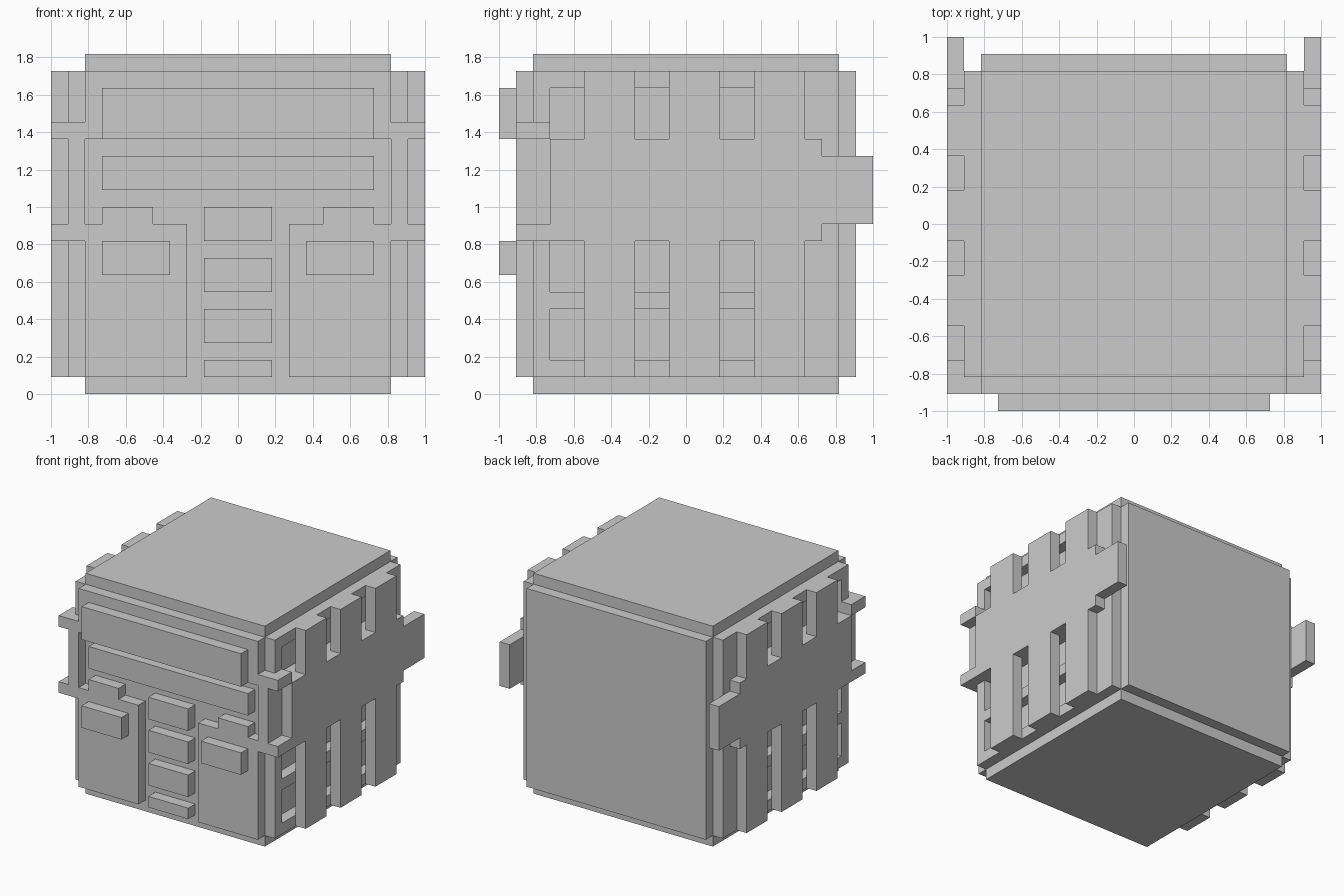
import bpy, bmesh
from mathutils import Vector

if "Cube" in bpy.data.objects:
    bpy.data.objects.remove(bpy.data.objects["Cube"])

U = 1 / 11  # grid module: the model is 22 x 22 x 20 modules


def finish(name, bm, mirror):
    bmesh.ops.recalc_face_normals(bm, faces=bm.faces)
    me = bpy.data.meshes.new(name)
    bm.to_mesh(me)
    bm.free()
    ob = bpy.data.objects.new(name, me)
    bpy.context.collection.objects.link(ob)
    if mirror:
        m = ob.modifiers.new("mirror_x", 'MIRROR')
        m.use_axis[0] = True
        m.use_mirror_merge = False
    return ob


def boxes(name, specs, mirror=False):
    """Each spec is x0, x1, y0, y1, z0, z1 in modules."""
    bm = bmesh.new()
    for x0, x1, y0, y1, z0, z1 in specs:
        lo, hi = Vector((x0, y0, z0)), Vector((x1, y1, z1))
        for v in bmesh.ops.create_cube(bm, size=1)['verts']:
            v.co = U * Vector([lo[i] if v.co[i] < 0 else hi[i] for i in range(3)])
    return finish(name, bm, mirror)


def prism(name, pts, axis, a, b, mirror=False):
    """Extrude a profile from a to b along x (yz profile) or y (xz profile)."""
    bm = bmesh.new()
    to3 = (lambda p: (a, p[0], p[1])) if axis == 0 else (lambda p: (p[0], a, p[1]))
    face = bm.faces.new([bm.verts.new(U * Vector(to3(p))) for p in pts])
    new = bmesh.ops.extrude_face_region(bm, geom=[face])['geom']
    step = Vector((0, 0, 0))
    step[axis] = (b - a) * U
    bmesh.ops.translate(bm, vec=step,
                        verts=[g for g in new if isinstance(g, bmesh.types.BMVert)])
    return finish(name, bm, mirror)


# Main body and back plate
boxes("body", [(-9, 9, -9, 9, 0, 20)])
boxes("back_plate", [(-9, 9, 9, 10, 1, 19)])

# Side walls with three long recessed openings
boxes("side_wall",
      [(9, 10, -9, -8, 1, 19), (9, 10, 7, 9, 1, 19)] +
      [(9, 10, -8, 7, z0, z1) for z0, z1 in ((1, 2), (5, 6), (9, 15), (18, 19))],
      mirror=True)

# Toothed outer side panel with a tail at the back
outline = [(-8, 9)]
for y0, y1 in ((-6, -3), (-1, 2), (4, 7)):          # lower teeth
    outline += [(y0, 9), (y0, 1), (y1, 1), (y1, 9)]
outline += [(8, 9), (8, 10), (11, 10), (11, 14), (8, 14), (8, 15)]
for y0, y1 in ((4, 7), (-1, 2), (-6, -3)):          # upper teeth
    outline += [(y1, 15), (y1, 19), (y0, 19), (y0, 15)]
outline += [(-8, 15)]
prism("side_panel", outline, 0, 10, 11, mirror=True)

# Corner clasp: front post with two arms wrapping to the side
boxes("corner_clasp_post", [(9, 10, -10, -9, 9, 16)], mirror=True)
boxes("corner_clasp_arms", [(10, 11, -10, -8, z, z + 1) for z in (9, 15)], mirror=True)

# Upper front
boxes("upper_front_panel", [(-9, 9, -10, -9, 15, 19)])
boxes("upper_front_bar", [(-8, 8, -11, -10, 15, 18)])
boxes("lower_front_bar", [(-8, 8, -10, -9, 12, 14)])

# Lower front panels, each with a raised tab and a block
prism("front_panel", [(3, 1), (9, 1), (9, 10), (8, 10), (8, 11), (5, 11), (5, 10), (3, 10)],
      1, -10, -9, mirror=True)
boxes("front_block", [(4, 8, -11, -10, 7, 9)], mirror=True)

# Central column of ribs
boxes("centre_ribs", [(-2, 2, -10, -9, z0, z1)
                      for z0, z1 in ((1, 2), (3, 5), (6, 8), (9, 11))])
